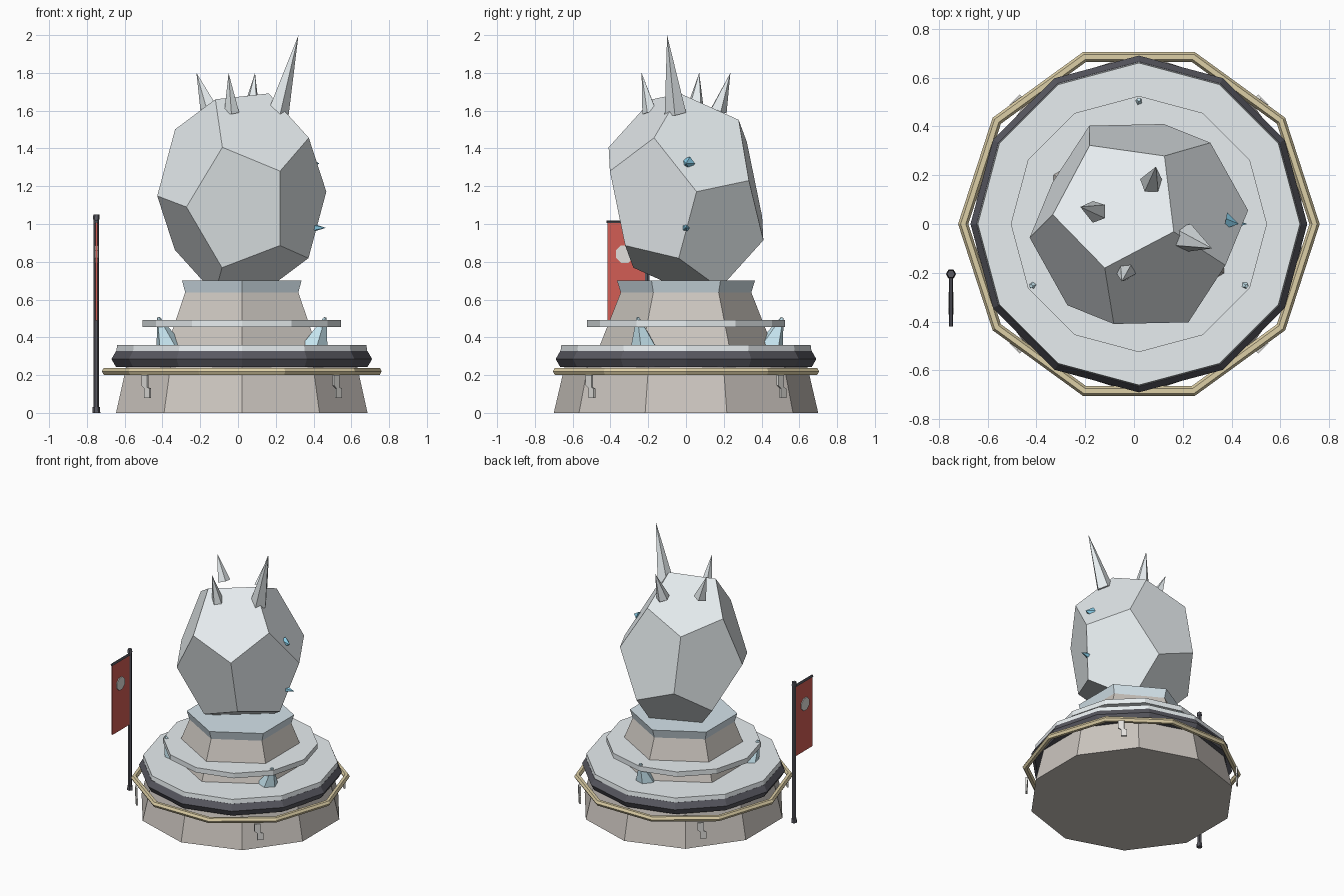
import bpy, bmesh
from math import sin, cos, pi, radians, sqrt
from mathutils import Vector, Matrix

if "Cube" in bpy.data.objects:
    bpy.data.objects.remove(bpy.data.objects["Cube"])

CX = 0.02  # pedestal axis


def mat(name, c):
    m = bpy.data.materials.new(name)
    m.diffuse_color = (*c, 1)
    m.use_nodes = True
    m.node_tree.nodes["Principled BSDF"].inputs["Base Color"].default_value = m.diffuse_color
    return m


STONE = mat("stone", (0.60, 0.56, 0.52))
PALE = mat("pale_ice", (0.80, 0.85, 0.87))
FROST = mat("frost", (0.66, 0.77, 0.83))
DARK = mat("dark_metal", (0.10, 0.10, 0.12))
GOLD = mat("gold", (0.72, 0.62, 0.38))
RED = mat("red_cloth", (0.65, 0.11, 0.09))
ICE = mat("ice_blue", (0.60, 0.83, 0.92))
BLUE = mat("deep_blue", (0.25, 0.62, 0.82))
WHITE = mat("bone", (0.75, 0.74, 0.71))


def finish(name, bm, m):
    bmesh.ops.recalc_face_normals(bm, faces=bm.faces)
    me = bpy.data.meshes.new(name)
    bm.to_mesh(me)
    bm.free()
    ob = bpy.data.objects.new(name, me)
    bpy.context.collection.objects.link(ob)
    me.materials.append(m)
    return ob


def spike(name, base, tip, r, m, n=5, r_tip=0.0, phase=0.0):
    """Cone or tapered prism running from base to tip."""
    base, tip = Vector(base), Vector(tip)
    d = tip - base
    rot = d.to_track_quat('Z', 'Y').to_matrix().to_4x4() if abs(d.x) + abs(d.y) > 1e-6 else Matrix()
    bm = bmesh.new()
    rings = []
    for rad, z in ((r, 0), (r_tip, d.length)):
        k = n if rad > 0 else 1
        rings.append([bm.verts.new((rad * cos(phase + 2 * pi * i / n), rad * sin(phase + 2 * pi * i / n), z))
                      for i in range(k)])
    lo, hi = rings
    bm.faces.new(lo)
    for i in range(n):
        j = (i + 1) % n
        bm.faces.new((lo[i], lo[j], hi[j], hi[i]) if r_tip else (lo[i], lo[j], hi[0]))
    if r_tip:
        bm.faces.new(hi)
    bm.transform(Matrix.Translation(base) @ rot)
    return finish(name, bm, m)


def tier(name, n, z0, z1, r0, r1, m, phase=0.0):
    return spike(name, (CX, 0, z0), (CX, 0, z1), r0, m, n, r1, phase)


def plate(name, pts, offset, m):
    """Flat outline of 3D points given thickness along offset (centred)."""
    bm = bmesh.new()
    o = Vector(offset)
    f = bm.faces.new([bm.verts.new(Vector(p) - o / 2) for p in pts])
    g = bmesh.ops.extrude_face_region(bm, geom=[f], use_keep_orig=True)
    bmesh.ops.translate(bm, verts=[v for v in g['geom'] if isinstance(v, bmesh.types.BMVert)], vec=o)
    return finish(name, bm, m)


def ring(name, n, R, r, z, m):
    bpy.ops.mesh.primitive_torus_add(major_segments=n, minor_segments=6, major_radius=R,
                                     minor_radius=r, location=(CX, 0, z))
    ob = bpy.context.object
    ob.name = name
    ob.data.materials.append(m)


# Stepped pedestal
tier("base_drum", 10, 0, 0.30, 0.70, 0.63, STONE, pi / 2)
ring("gold_hoop", 10, 0.72, 0.021, 0.22, GOLD)
ring("dark_band", 12, 0.64, 0.05, 0.285, DARK)
tier("lower_slab", 12, 0.32, 0.36, 0.665, 0.66, PALE)
tier("neck", 6, 0.36, 0.64, 0.455, 0.345, STONE, pi / 2)
tier("middle_slab", 12, 0.455, 0.492, 0.525, 0.525, PALE)
tier("collar", 6, 0.635, 0.70, 0.345, 0.365, FROST, pi / 2)

# Crystals holding the middle slab
for i in range(3):
    a = radians(90 + 120 * i)
    spike(f"ledge_crystal_{i}", (CX + 0.445 * cos(a), 0.445 * sin(a), 0.345),
          (CX + 0.51 * cos(a), 0.51 * sin(a), 0.505), 0.075, ICE, 5, 0.008)

# Zigzag marks around the drum
zigzag = [(-.03, .2), (.012, .2), (.012, .135), (.03, .13), (.03, .08), (-.01, .08), (-.01, .13), (-.03, .145)]
for i in range(4):
    a = pi / 4 + i * pi / 2
    out, tan = Vector((cos(a), sin(a), 0)), Vector((-sin(a), cos(a), 0))
    pts = [Vector((CX, 0, z)) + out * 0.715 + tan * t for t, z in zigzag]
    plate(f"drum_mark_{i}", pts, out * 0.012, WHITE)

# Tilted, stretched dodecahedron boulder
p = (1 + sqrt(5)) / 2
q = 1 / p
verts = [(x, y, z) for x in (-1, 1) for y in (-1, 1) for z in (-1, 1)]
for s in (-1, 1):
    for t in (-1, 1):
        verts += [(0, s * q, t * p), (s * q, t * p, 0), (s * p, 0, t * q)]
source = Matrix(((0, q, p), (q, p, 0), (p, 0, q))).transposed()
target = Matrix(((-.14, -.18, .50), (.203, -.403, .12), (-.293, -.333, -.07))).transposed()
shear = target @ source.inverted()
bm = bmesh.new()
for v in verts:
    bm.verts.new(shear @ Vector(v) + Vector((CX, 0, 1.16)))
bmesh.ops.convex_hull(bm, input=bm.verts)
bmesh.ops.dissolve_limit(bm, angle_limit=0.05, verts=bm.verts, edges=bm.edges)
finish("boulder", bm, PALE)

# Spikes on top of the boulder
for i, (b, t, r) in enumerate([((.21, -.055, 1.59), (.32, -.10, 2.0), .06),
                               ((-.155, .05, 1.62), (-.22, .07, 1.8), .047),
                               ((.07, .17, 1.60), (.09, .235, 1.8), .047),
                               ((-.033, -.19, 1.59), (-.05, -.235, 1.8), .042)]):
    spike(f"crown_spike_{i}", b, t, r, PALE)

# Small crystals on the right side
spike("side_crystal_upper", (.375, .01, 1.32), (.43, .0, 1.32), .038, BLUE)
spike("side_crystal_lower", (.40, 0, .98), (.465, 0, .98), .022, BLUE)

# Banner on its pole
PX, PY = -0.75, -0.205
spike("banner_pole", (PX, PY, 0), (PX, PY, 1.05), .014, DARK, 6, .014)
spike("pole_foot", (PX, PY, 0), (PX, PY, .03), .021, DARK, 6, .019)
spike("pole_cap", (PX, PY, 1.025), (PX, PY, 1.05), .018, DARK, 6, .016)
spike("banner_bar", (PX, PY, 1.012), (PX, -.42, 1.012), .009, DARK, 6, .009)
plate("banner_cloth", [(PX, -.415, 1.01), (PX, -.20, 1.01), (PX, -.20, .49), (PX, -.415, .49)], (.01, 0, 0), RED)
plate("banner_disc", [(PX, -.325 + .05 * cos(pi * i / 4 + pi / 8), .84 + .05 * sin(pi * i / 4 + pi / 8))
                      for i in range(8)], (.022, 0, 0), WHITE)
